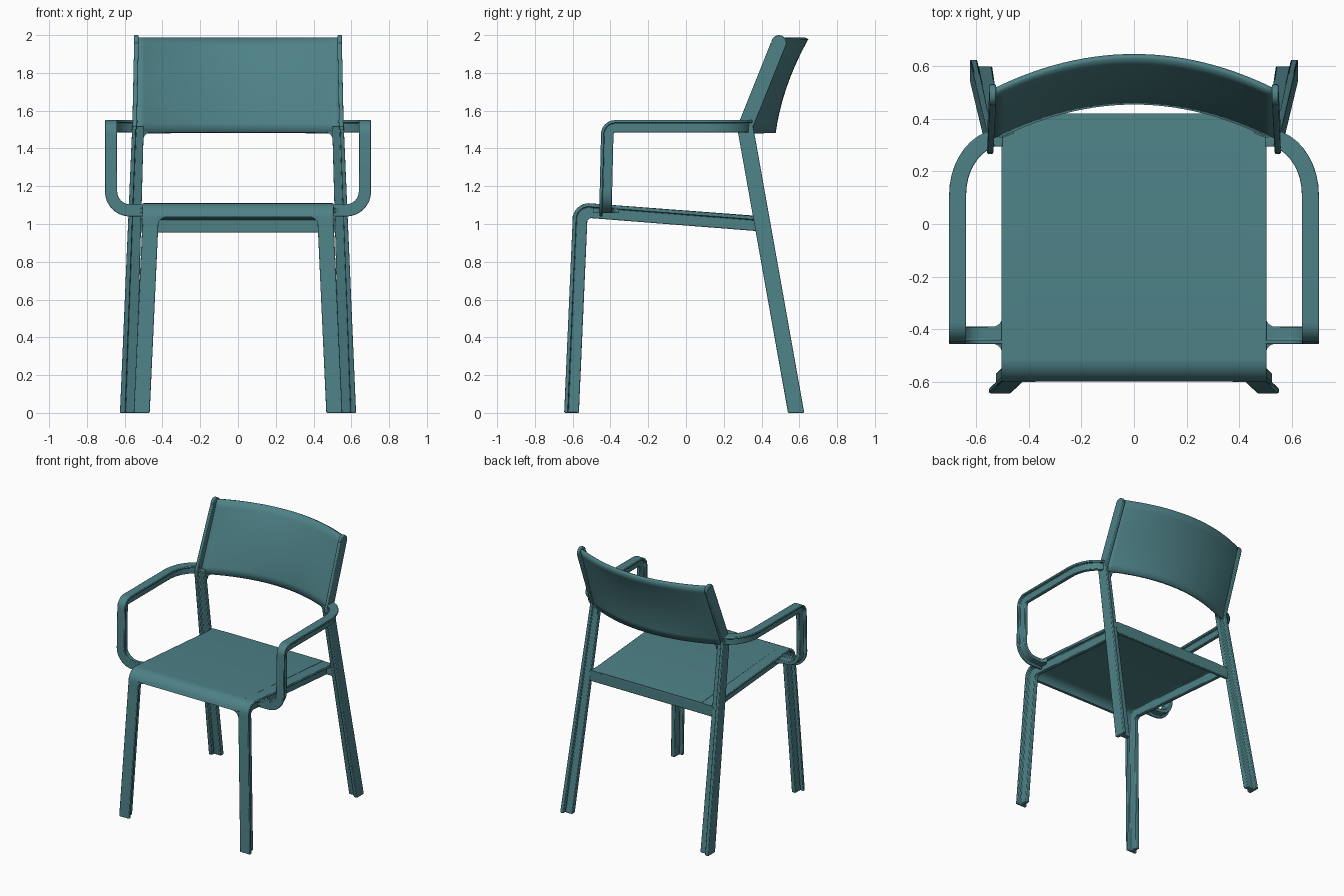
import bpy, bmesh
from math import sin, cos, pi
from mathutils import Vector

old = bpy.data.objects.get("Cube")
if old:
    bpy.data.objects.remove(old, do_unlink=True)

teal = bpy.data.materials.new("teal_plastic")
teal.use_nodes = True
teal.diffuse_color = (0.075, 0.22, 0.24, 1)
teal.node_tree.nodes["Principled BSDF"].inputs["Base Color"].default_value = (0.075, 0.22, 0.24, 1)


def finish(name, bm, mirror=True, bevel=0.005, solid=0):
    """Turn a bmesh into a softened, smooth-shaded object."""
    if not solid:
        bmesh.ops.recalc_face_normals(bm, faces=bm.faces)
    mesh = bpy.data.meshes.new(name)
    bm.to_mesh(mesh)
    bm.free()
    mesh.materials.append(teal)
    ob = bpy.data.objects.new(name, mesh)
    bpy.context.collection.objects.link(ob)
    bpy.ops.object.select_all(action='DESELECT')
    ob.select_set(True)
    bpy.context.view_layer.objects.active = ob
    bpy.ops.object.shade_smooth_by_angle(angle=pi / 5)
    if solid:
        m = ob.modifiers.new("thickness", 'SOLIDIFY')
        m.thickness, m.offset = solid, -1
    if bevel:
        m = ob.modifiers.new("soft_edges", 'BEVEL')
        m.width, m.segments, m.limit_method = bevel, 2, 'ANGLE'
        m.angle_limit = pi / 4
    if mirror:
        ob.modifiers.new("mirror", 'MIRROR')
    return ob


def tee(half, plate, rib, depth):
    """T section: a plate at the top with a rib beneath."""
    return [(-half, 0), (half, 0), (half, -plate), (rib, -plate),
            (rib, -depth), (-rib, -depth), (-rib, -plate), (-half, -plate)]


def bar(half, thick):
    return [(-half, 0), (half, 0), (half, -thick), (-half, -thick)]


def sweep(name, path, section, side=None, mirror=True, bevel=0.005):
    """Carry a section along (point, up) pairs."""
    bm = bmesh.new()
    pts = [Vector(p) for p, _ in path]
    rings = []
    for i, (_, up) in enumerate(path):
        up = Vector(up)
        tangent = pts[min(i + 1, len(pts) - 1)] - pts[max(i - 1, 0)]
        s = Vector(side) if side else tangent.cross(up).normalized()
        rings.append([bm.verts.new(pts[i] + s * a + up * b) for a, b in section])
    n = len(section)
    for r, q in zip(rings, rings[1:]):
        for k in range(n):
            bm.faces.new((r[k], r[(k + 1) % n], q[(k + 1) % n], q[k]))
    bm.faces.new(rings[0])
    bm.faces.new(rings[-1])
    return finish(name, bm, mirror, bevel)


def fillet(name, corner, u, v, n):
    """Concave web filling the corner between two edges."""
    bm = bmesh.new()
    c, u, v, n = map(Vector, (corner, u, v, n))
    arc = [c + u * (1 - sin(t)) + v * (1 - cos(t)) for t in [k * pi / 12 for k in range(7)]]
    loop = [c - (u + v) * 0.1] + arc
    face = bm.faces.new([bm.verts.new(p) for p in loop])
    ext = bmesh.ops.extrude_face_region(bm, geom=[face])
    bmesh.ops.translate(bm, vec=n, verts=[g for g in ext["geom"] if isinstance(g, bmesh.types.BMVert)])
    finish(name, bm, bevel=0)


# Seat line: sloping pan, rolled front edge
def seat_line(x, back):
    line = [((x, back, 1.04), (0, 0.08, 1))]
    for k in range(9):
        t = k * pi / 16
        line.append(((x, -0.515 - 0.085 * sin(t), 1.025 + 0.085 * cos(t)), (0, -sin(t), cos(t))))
    return line


# Side rails running into the front legs
rail = seat_line(0.463, 0.39) + [((0.51, -0.645, 0), (0, -1, 0))]
sweep("front_legs_and_rails", rail, tee(0.0425, 0.02, 0.016, 0.078), side=(1, 0, 0))

# Seat pan and rear skirt
sweep("seat", seat_line(0, 0.42)[:-1] + [((0, -0.6, 1.038), (0, -1, 0))],
      bar(0.425, 0.02), side=(1, 0, 0), mirror=False, bevel=0)
sweep("seat_rear_corner", [((0.463, 0.42, 1.038), (0, 0, 1)), ((0.463, 0.36, 1.042), (0, 0, 1))],
      bar(0.0425, 0.02), side=(1, 0, 0), bevel=0)
sweep("rear_skirt", [((-0.525, 0.42, 0.995), (0, 1, 0)), ((0.525, 0.42, 0.995), (0, 1, 0))],
      bar(0.04, 0.025), side=(0, 0, 1), mirror=False)
fillet("front_corner_web", (0.425, -0.602, 1.038), (-0.05, 0, 0), (0, 0, -0.05), (0, 0.02, 0))
fillet("leg_rib_web", (0.447, -0.53, 1.034), (0, 0.04, 0), (0, 0, -0.04), (0.032, 0, 0))

# Back legs, with the rib narrowing upward
sweep("back_legs", [((0.625, 0.583, 0), (1, 0, 0)), ((0.56, 0.312, 1.52), (0.72, 0, 0))],
      tee(0.043, 0.028, 0.018, 0.085), side=(0, 1, 0))

# Back uprights with rounded tips
sweep("back_uprights", [((0.56, 0.308, 1.5), (1, 0, 0)), ((0.55, 0.492, 1.96), (1, 0, 0))],
      bar(0.043, 0.024), side=(0, 1, 0))
bm = bmesh.new()
bmesh.ops.create_cone(bm, cap_ends=True, segments=24, radius1=0.04, radius2=0.04, depth=0.024)
for v in bm.verts:
    v.co = Vector((0.538 + v.co.z, 0.492 + v.co.x, 1.96 + v.co.y))
finish("upright_tips", bm)

# Curved backrest shell
bm = bmesh.new()
bmesh.ops.create_grid(bm, x_segments=28, y_segments=10, size=1)
for v in bm.verts:
    u, t = v.co.x, (v.co.y + 1) / 2
    mid = 0.455 + 0.07 * t + 0.105 * t * t
    end = 0.315 + 0.18 * t
    v.co = Vector((0.535 * u, mid + (end - mid) * u * u, 1.485 + 0.503 * t))
finish("backrest", bm, mirror=False, bevel=0, solid=0.02)
fillet("backrest_corner_web", (0.502, 0.328, 1.487), (-0.045, 0.018, 0), (0, 0.007, -0.045), (0, 0.02, 0))

# Armrests: bend out of the upright, roll down, then turn in to the seat
up = (0, 0, 1)
arm = [((0.545, 0.325, 1.55), up)]
for k in range(9):
    t = k * pi / 20 + pi / 10
    arm.append(((0.672 - 0.17 * (1 - sin(t)), 0.11 + 0.22 * cos(t), 1.55), up))
for k in range(9):
    t = k * pi / 16
    arm.append(((0.672, -0.375 - 0.075 * sin(t), 1.475 + 0.075 * cos(t)), (0, -sin(t), cos(t))))
for k in range(9):
    t = k * pi / 16
    arm.append(((0.572 + 0.1 * cos(t), -0.457, 1.172 - 0.1 * sin(t)), (0, -1, 0)))
arm.append(((0.48, -0.457, 1.072), (0, -1, 0)))
sweep("armrests", arm, tee(0.0325, 0.016, 0.014, 0.066), bevel=0.004)

# Webs where the arms meet the seat
for label, y, d in (("rear", -0.391, 0.035), ("front", -0.457, -0.035)):
    fillet("arm_web_" + label, (0.503, y, 1.058), (0.035, 0, 0), (0, d, 0), (0, 0, 0.028))
